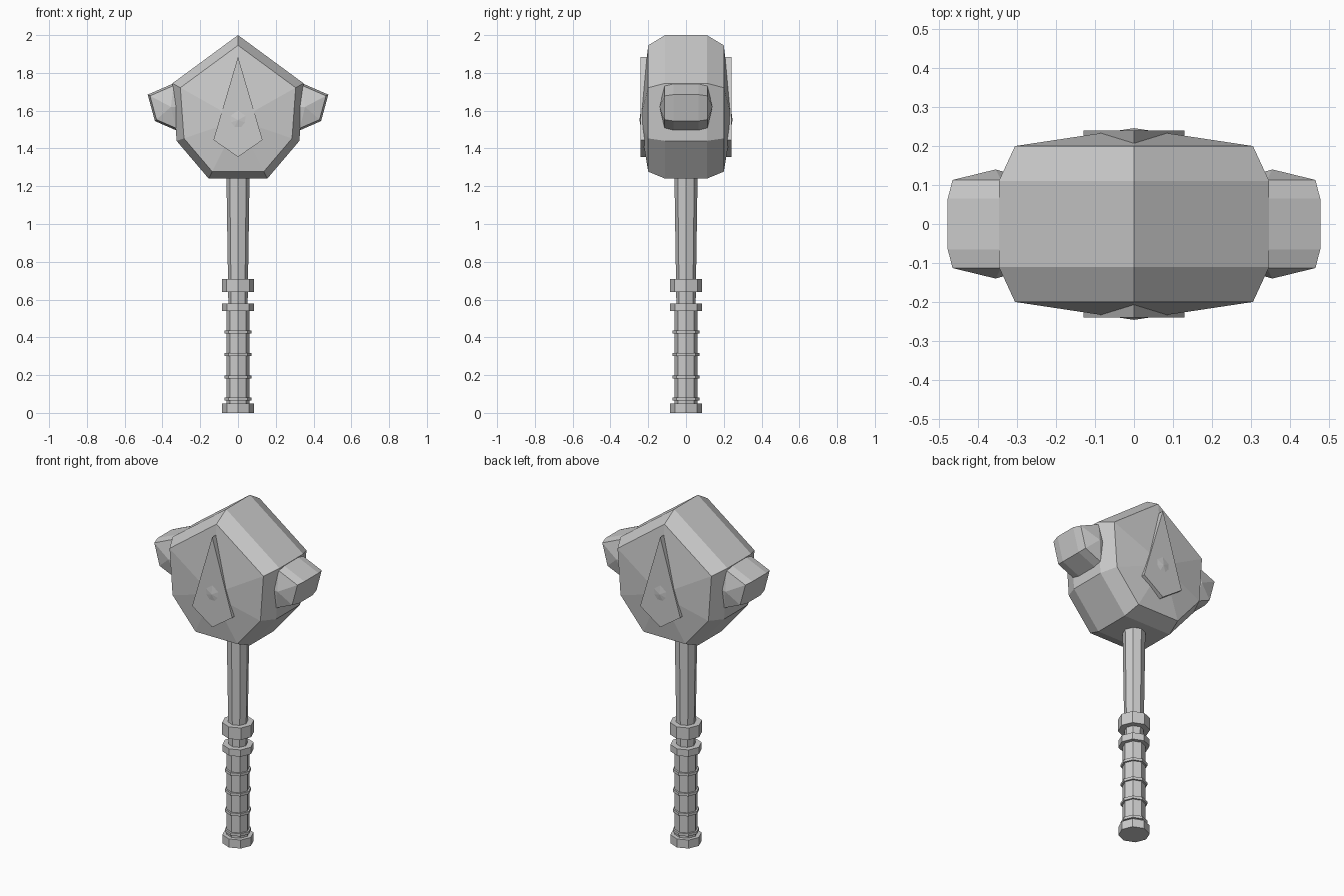
import bpy, bmesh, math

if "Cube" in bpy.data.objects:
    bpy.data.objects.remove(bpy.data.objects["Cube"], do_unlink=True)

grey = bpy.data.materials.new("plain_grey")
grey.use_nodes = True
GREY = (0.6, 0.6, 0.6, 1)
grey.diffuse_color = GREY
grey.node_tree.nodes["Principled BSDF"].inputs["Base Color"].default_value = GREY


def finish(name, bm):
    bmesh.ops.recalc_face_normals(bm, faces=bm.faces)
    mesh = bpy.data.meshes.new(name)
    bm.to_mesh(mesh)
    bm.free()
    mesh.materials.append(grey)
    obj = bpy.data.objects.new(name, mesh)
    bpy.context.collection.objects.link(obj)
    return obj


def bridge(bm, a, b):
    for i in range(len(a)):
        j = (i + 1) % len(a)
        bm.faces.new((a[i], a[j], b[j], b[i]))


def faceted_block(name, outline, centre, shrink, flat_y, bevel_y, pole_y):
    """Outline extruded along y, with bevelled rims and a shallow pyramid on each end."""
    bm = bmesh.new()
    cx, cz = centre
    rings = []
    for y, s in ((-bevel_y, shrink), (-flat_y, 1), (flat_y, 1), (bevel_y, shrink)):
        rings.append([bm.verts.new((cx + (x - cx) * s, y, cz + (z - cz) * s))
                      for x, z in outline])
    for a, b in zip(rings, rings[1:]):
        bridge(bm, a, b)
    for ring, y in ((rings[0], -pole_y), (rings[-1], pole_y)):
        pole = bm.verts.new((cx, y, cz))
        for i in range(len(ring)):
            bm.faces.new((ring[i], ring[(i + 1) % len(ring)], pole))
    return finish(name, bm)


def plate(name, outline, y0, y1):
    bm = bmesh.new()
    a, b = ([bm.verts.new((x, y, z)) for x, z in outline] for y in (y0, y1))
    bridge(bm, a, b)
    bm.faces.new(a)
    bm.faces.new(b)
    return finish(name, bm)


def octagon(name, z0, z1, r0, r1=None):
    """Eight-sided upright prism with a corner facing the front."""
    bm = bmesh.new()
    rings = []
    for z, r in ((z0, r0), (z1, r1 or r0)):
        rings.append([bm.verts.new((r * math.cos(k * math.pi / 4),
                                    r * math.sin(k * math.pi / 4), z)) for k in range(8)])
    bridge(bm, *rings)
    for ring in rings:
        bm.faces.new(ring)
    return finish(name, bm)


# Head
half = [(0.347, 1.745), (0.325, 1.44), (0.155, 1.24)]
outline = [(0, 2.0)] + half + [(-x, z) for x, z in reversed(half)]
faceted_block("head", outline, (0, 1.55), 0.88, 0.11, 0.2, 0.246)

# Side lugs
lug = [(0.478, 1.685), (0.44, 1.545), (0.325, 1.495), (0.25, 1.62), (0.34, 1.745)]
for side, label in ((1, "left"), (-1, "right")):
    faceted_block(label + "_lug", [(side * x, z) for x, z in lug],
                  (side * 0.355, 1.62), 0.9, 0.065, 0.113, 0.14)

# Kite plates on both broad faces
kite = [(0, 1.885), (0.13, 1.445), (0, 1.355), (-0.13, 1.445)]
for side, label in ((-1, "front"), (1, "back")):
    plate(label + "_kite_plate", kite, side * 0.19, side * 0.24)

# Handle
octagon("shaft", 0.5, 1.3, 0.05, 0.062)
octagon("grip", 0.02, 0.55, 0.061)
octagon("upper_collar", 0.64, 0.71, 0.086)
octagon("lower_collar", 0.54, 0.58, 0.084)
octagon("pommel", 0.0, 0.05, 0.084)
for i in range(4):
    z = 0.073 + i * 0.118
    octagon("grip_ring_%d" % (i + 1), z - 0.008, z + 0.008, 0.071)
